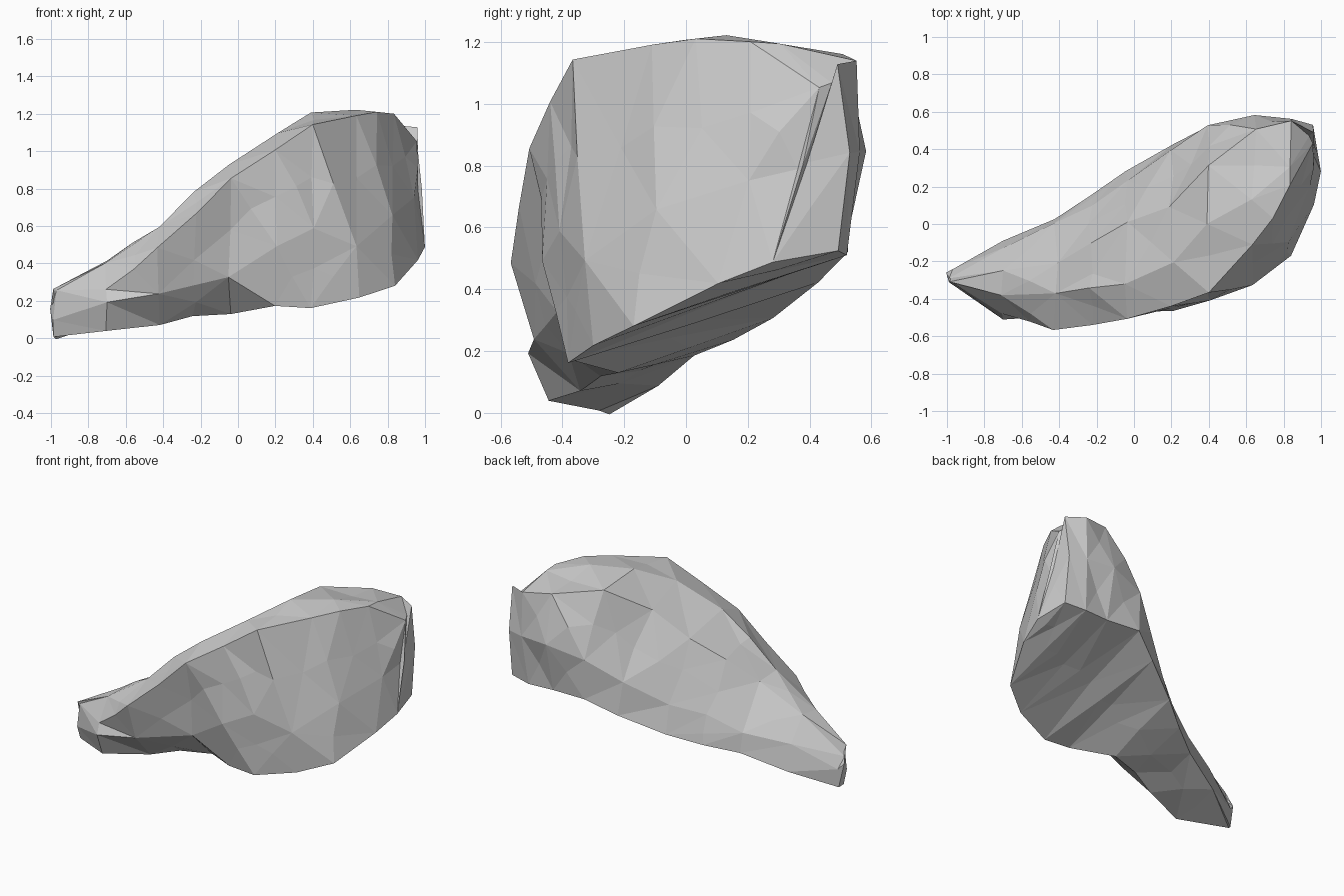
import bpy, bmesh, random
from mathutils import Vector

if "Cube" in bpy.data.objects:
    bpy.data.objects.remove(bpy.data.objects["Cube"])

random.seed(4)

# Boulder cross-sections: x, then (y, z) from the front foot, up over the ridge,
# across the top, down the back to the rear foot
SECTIONS = [
    (-0.98, [(-.27, .01), (-.30, .10), (-.32, .25), (-.31, .27), (-.28, .20), (-.25, .11), (-.24, 0)]),
    (-0.71, [(-.45, .03), (-.50, .19), (-.48, .27), (-.37, .39), (-.25, .42), (-.13, .25), (-.09, .09)]),
    (-0.42, [(-.34, .08), (-.50, .25), (-.57, .49), (-.37, .60), (-.20, .58), (0, .32), (.02, .19)]),
    (-0.04, [(-.23, .14), (-.41, .32), (-.50, .86), (-.32, .94), (0, .84), (.22, .50), (.27, .30)]),
    (0.20, [(-.39, .17), (-.46, .50), (-.43, 1.01), (-.20, 1.11), (.10, 1.01), (.40, .65), (.43, .43)]),
    (0.40, [(-.37, .17), (-.40, .60), (-.36, 1.13), (0, 1.20), (.30, 1.18), (.53, .80), (.53, .51)]),
    (0.64, [(-.30, .23), (-.32, .50), (-.12, 1.20), (.12, 1.22), (.51, 1.15), (.575, .84), (.52, .52)]),
    (0.83, [(-.18, .27), (-.10, .65), (.20, 1.20), (.30, 1.20), (.54, 1.15), (.55, .84), (.51, .52)]),
    (0.95, [(.10, .43), (.20, .75), (.42, 1.06), (.46, 1.08), (.50, 1.12), (.52, .84), (.50, .52)]),
]
TAIL_TIP = (-1.0, -.27, .15)
HEAD_TIP = (1.0, .28, .50)

bm = bmesh.new()
rings = [[bm.verts.new((x, y, z)) for y, z in pts] for x, pts in SECTIONS]
n = len(rings[0])

# Skin between neighbouring sections
for a, b in zip(rings, rings[1:]):
    for i in range(n):
        j = (i + 1) % n
        bm.faces.new((a[i], a[j], b[j], b[i]))

# Pointed ends
for ring, tip in ((rings[0], TAIL_TIP), (rings[-1], HEAD_TIP)):
    t = bm.verts.new(tip)
    for i in range(n):
        bm.faces.new((ring[i], ring[(i + 1) % n], t))

# Break the long faces into small irregular chipped facets
bmesh.ops.triangulate(bm, faces=bm.faces[:])
long_edges = [e for e in bm.edges if e.calc_length() > 0.36]
corners = set(bm.verts)
bmesh.ops.subdivide_edges(bm, edges=long_edges, cuts=1)
bmesh.ops.triangulate(bm, faces=bm.faces[:])
for v in bm.verts:
    if v not in corners:
        v.co += Vector([random.uniform(-.013, .013) for _ in range(3)])
bmesh.ops.recalc_face_normals(bm, faces=bm.faces[:])

mesh = bpy.data.meshes.new("boulder")
bm.to_mesh(mesh)
bm.free()
boulder = bpy.data.objects.new("boulder", mesh)
bpy.context.collection.objects.link(boulder)
